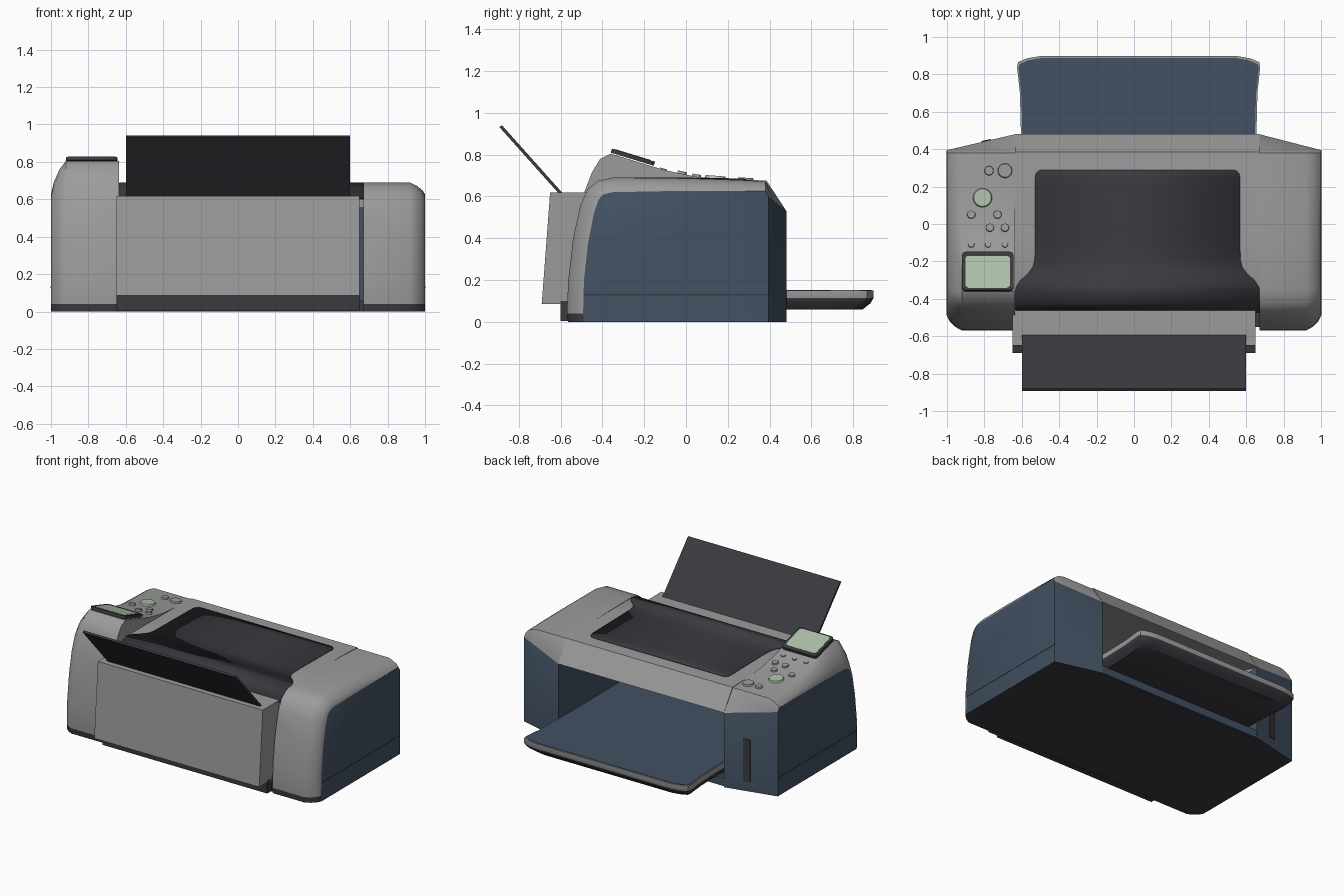
import bpy, bmesh, math
from mathutils import Vector, Matrix

if "Cube" in bpy.data.objects:
    bpy.data.objects.remove(bpy.data.objects["Cube"])

def mat(name, rgb):
    m = bpy.data.materials.new(name)
    m.diffuse_color = (*rgb, 1)
    m.use_nodes = True
    m.node_tree.nodes["Principled BSDF"].inputs["Base Color"].default_value = m.diffuse_color
    return m

GREY = mat("shell grey", (0.33, 0.33, 0.335))
BLUE = mat("slate blue", (0.055, 0.083, 0.124))
DARK = mat("charcoal", (0.043, 0.041, 0.050))
GREEN = mat("pale green", (0.42, 0.53, 0.40))
MATS = [GREY, BLUE, DARK, GREEN]

def finish(name, bm, mats=MATS, angle=35):
    bmesh.ops.recalc_face_normals(bm, faces=bm.faces[:])
    me = bpy.data.meshes.new(name)
    bm.to_mesh(me)
    bm.free()
    for m in mats:
        me.materials.append(m)
    ob = bpy.data.objects.new(name, me)
    bpy.context.collection.objects.link(ob)
    bpy.ops.object.select_all(action='DESELECT')
    ob.select_set(True)
    bpy.context.view_layer.objects.active = ob
    bpy.ops.object.shade_smooth_by_angle(angle=math.radians(angle))
    return ob

def loft(sections, rule=None):
    """Closed rings joined in order, capped at both ends; rule(ring, edge) gives the material."""
    bm = bmesh.new()
    rings = [[bm.verts.new(p) for p in s] for s in sections]
    n = len(rings[0])
    for k in range(len(rings) - 1):
        for i in range(n):
            j = (i + 1) % n
            f = bm.faces.new((rings[k][i], rings[k][j], rings[k + 1][j], rings[k + 1][i]))
            f.material_index = rule(k, i) if rule else 0
    caps = [bm.faces.new(rings[0]), bm.faces.new(rings[-1])]
    return bm, caps

def extrude_x(name, prof, x0, x1, m):
    bm, _ = loft([[(x, y, z) for y, z in prof] for x in (x0, x1)])
    return finish(name, bm, [m])

def box(name, x, y, z, m, bevel=0):
    bm = bmesh.new()
    bmesh.ops.create_cube(bm, size=1)
    for v in bm.verts:
        for a, r in enumerate((x, y, z)):
            v.co[a] = sum(r) / 2 + v.co[a] * (r[1] - r[0])
    if bevel:
        edges = [e for e in bm.edges if abs(e.verts[0].co.z - e.verts[1].co.z) > 1e-5]
        bmesh.ops.bevel(bm, geom=edges, offset=bevel, segments=4, profile=0.5, affect='EDGES')
    return finish(name, bm, [m])

# Side housings: same back-to-front profile points, blended to a smaller outer panel
BACK = [(-0.565, 0), (-0.57, 0.04), (-0.563, 0.2), (-0.54, 0.4)]
FRONT = [(0.38, 0.672), (0.48, 0.53), (0.48, 0)]
PLAIN = BACK + [(-0.505, 0.56), (-0.47, 0.635), (-0.42, 0.675), (-0.35, 0.69), (-0.1, 0.688), (0.05, 0.685), (0.2, 0.68)] + FRONT
HUMP = BACK + [(-0.505, 0.57), (-0.45, 0.715), (-0.41, 0.78), (-0.36, 0.805), (-0.1, 0.725), (0.05, 0.694), (0.2, 0.682)] + FRONT
PANEL = [(-0.49, 0), (-0.492, 0.04), (-0.488, 0.2), (-0.468, 0.38), (-0.44, 0.52), (-0.418, 0.585), (-0.395, 0.61), (-0.35, 0.62),
         (-0.1, 0.625), (0.05, 0.626), (0.2, 0.627), (0.38, 0.625), (0.395, 0.60), (0.395, 0)]

def housing(name, prof, side, inner):
    def section(x, t):
        pts = []
        for i, ((y, z), (py, pz)) in enumerate(zip(prof, PANEL)):
            if i >= 12:    # slanted front face
                s = (x - inner) / (1 - inner)
                pts.append((side * x, y + (py - y) * s, z + (pz - z) * s))
            else:
                pts.append((side * x, y + (py - y) * t, z + (pz - z) * t))
        return pts
    secs = [section(inner, 0), section(0.92, 0), section(0.955, 0.25), section(0.985, 0.62), section(1, 1)]
    bm, caps = loft(secs, lambda k, i: 2 if i in (0, 13) else 1 if i == 12 else 0)
    caps[1].material_index = 1
    caps[0].material_index = 1
    # inner wall: blue in the opening, grey above it
    geom = [caps[0]] + caps[0].edges[:] + caps[0].verts[:]
    bmesh.ops.bisect_plane(bm, geom=geom, plane_co=(0, 0, 0.53), plane_no=(0, 0, 1))
    for f in bm.faces:
        c = f.calc_center_median()
        if abs(abs(c.x) - inner) < 1e-4 and c.z > 0.53:
            f.material_index = 0
    finish(name, bm)
    # seam line around the blue panel
    box(name + "_seam", sorted((side * 0.99, side * 1.0015)), (-0.488, 0.394), (0.127, 0.133), DARK)

housing("right_housing", PLAIN, 1, 0.67)
housing("left_housing", HUMP, -1, 0.635)

# Centre cover over the paper path, with the dark lid laid on it
TOP = [(0.48, 0.53), (0.385, 0.676), (0.2, 0.682), (-0.1, 0.686), (-0.35, 0.686), (-0.42, 0.66), (-0.475, 0.60)]
extrude_x("centre_cover", TOP + [(-0.475, 0.56), (0.36, 0.56), (0.46, 0.53)], -0.636, 0.671, GREY)

def height(prof, y):
    pts = sorted(prof)
    for (a, za), (b, zb) in zip(pts, pts[1:]):
        if a <= y <= b:
            return za + (zb - za) * (y - a) / (b - a)

bm = bmesh.new()
rows = [(0.29, 0.51), (0.285, 0.53), (0.27, 0.543), (0.25, 0.548), (0.2, 0.548), (-0.1, 0.548), (-0.19, 0.55), (-0.23, 0.56),
        (-0.265, 0.585), (-0.3, 0.625), (-0.33, 0.645), (-0.35, 0.652), (-0.42, 0.652), (-0.475, 0.652)]
prev = None
for y, w in rows:
    cur = [bm.verts.new((0.019 + s * w, y, height(TOP, y) + 0.005)) for s in (-1, 1)]
    if prev:
        bm.faces.new((prev[0], prev[1], cur[1], cur[0]))
    prev = cur
lid = finish("dark_lid", bm, [DARK])
mod = lid.modifiers.new("thickness", 'SOLIDIFY')
mod.thickness = 0.006

# Base, rear wall and opening interior
box("centre_base", (-0.64, 0.675), (-0.55, 0.46), (0, 0.06), DARK)
box("base_front_lip", (-0.636, 0.671), (0.44, 0.475), (0.005, 0.06), BLUE)
box("rear_base", (-0.65, 0.65), (-0.6, -0.44), (0.005, 0.1), DARK)
box("interior_back", (-0.636, 0.671), (-0.47, -0.43), (0.05, 0.58), BLUE)

# Rear paper feed box and paper support
extrude_x("rear_feed_box", [(-0.69, 0.085), (-0.65, 0.618), (-0.46, 0.618), (-0.46, 0.085)], -0.65, 0.65, GREY)
extrude_x("paper_support", [(-0.605, 0.61), (-0.893, 0.932), (-0.88, 0.94), (-0.585, 0.61)], -0.6, 0.6, DARK)

# Output tray: dark tapered underside, grey rim, blue top
def tray_ring(grow, z):
    pts = [(0.63, -0.43), (0.63, 0.5), (0.635, 0.7), (0.65, 0.84), (0.645, 0.865), (0.60, 0.885), (0.53, 0.897)]
    pts += [(-x, y) for x, y in reversed(pts)]
    return [(0.025 + x * (1 - grow), y - grow * 0.9 if y > 0.6 else y, z) for x, y in pts]

bm, caps = loft([tray_ring(0.06, 0.058), tray_ring(0.015, 0.09), tray_ring(0, 0.115), tray_ring(0, 0.15)],
                lambda k, i: 0 if k == 2 else 2)
caps[0].material_index = 2
caps[1].material_index = 0
finish("output_tray", bm)
bm, _ = loft([tray_ring(0.012, 0.148), tray_ring(0.012, 0.153)])
finish("tray_surface", bm, [BLUE])

# Screen tilted along the control panel
def screen(name, w, d, h, lift, m):
    ob = box(name, (-w / 2, w / 2), (-d / 2, d / 2), (0, h), m, 0.02)
    ob.matrix_world = Matrix.Translation((-0.782, -0.257, 0.778 + lift)) @ Matrix.Rotation(math.radians(-17), 4, 'X')

screen("screen_frame", 0.275, 0.215, 0.02, 0, DARK)
screen("screen_glass", 0.24, 0.18, 0.004, 0.019, GREEN)

# Control buttons
def button(name, x, y, r, m, h=0.012):
    bm = bmesh.new()
    bmesh.ops.create_cone(bm, cap_ends=True, segments=24, radius1=r, radius2=r * 0.85, depth=h * 2)
    ob = finish(name, bm, [m])
    slope = (height(HUMP[7:12], y + 0.02) - height(HUMP[7:12], y - 0.02)) / 0.04
    ob.matrix_world = Matrix.Translation((x, y, height(HUMP[7:12], y))) @ Matrix.Rotation(math.atan(slope), 4, 'X')

button("start_button", -0.81, 0.14, 0.055, GREEN)
for i, (x, y, r) in enumerate([(-0.69, 0.285, 0.042), (-0.775, 0.285, 0.027), (-0.77, -0.02, 0.024), (-0.69, -0.02, 0.024),
                               (-0.87, 0.05, 0.024), (-0.73, 0.05, 0.024)]):
    button(f"button_{i + 1}", x, y, r, GREY)
for i, x in enumerate((-0.87, -0.78, -0.69)):
    button(f"small_key_{i + 1}", x, -0.11, 0.018, GREY, 0.006)

# Card slot on the slanted left front face
slot = box("card_slot", (-0.025, 0.025), (-0.004, 0.004), (0.07, 0.37), DARK)
slot.matrix_world = Matrix.Translation((-0.79, 0.445, 0)) @ Matrix.Rotation(math.atan2(0.085, 0.365), 4, 'Z')
